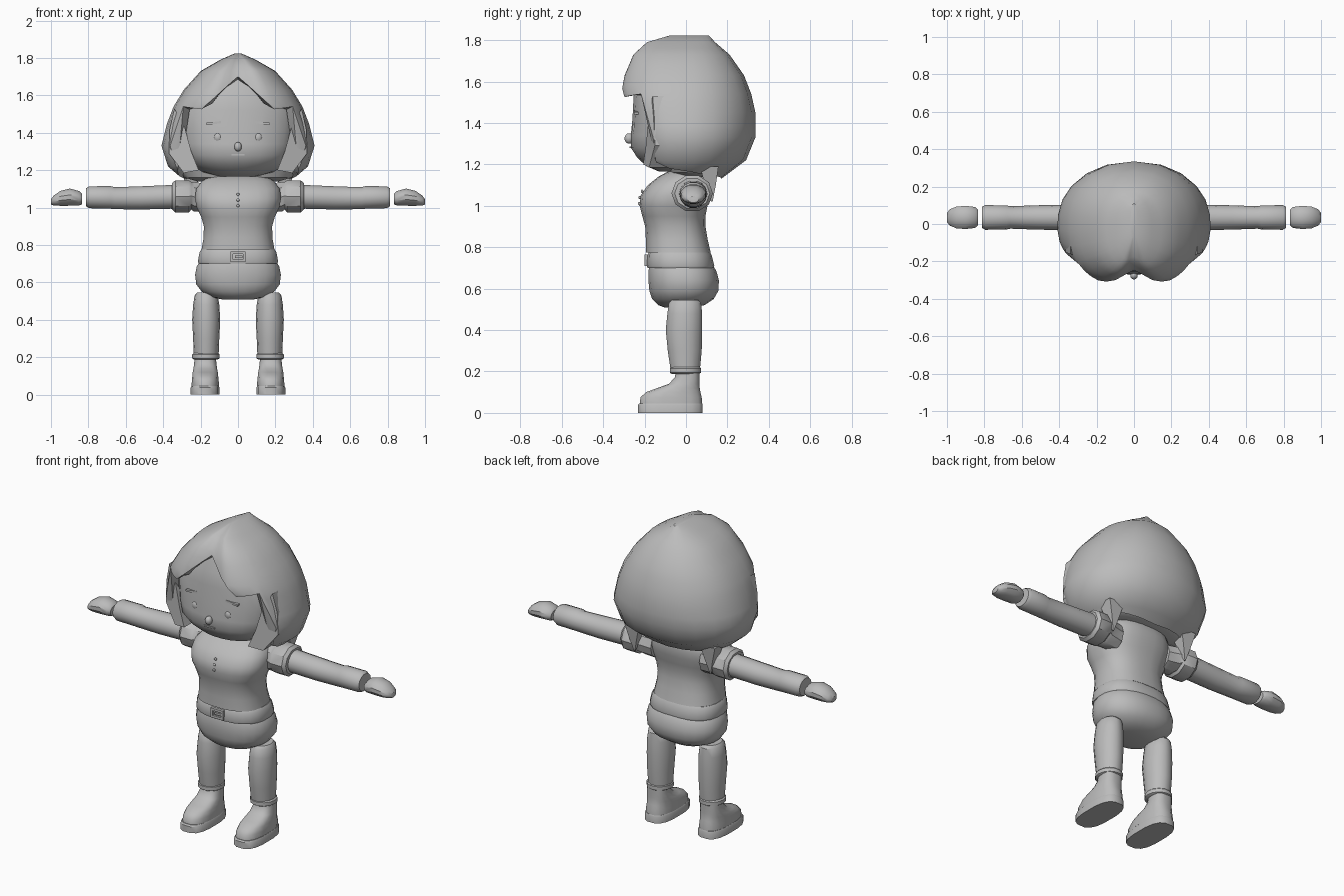
import bpy, bmesh, math
from mathutils import Matrix

grey = bpy.data.materials.new("plain grey")
grey.diffuse_color = (0.5, 0.5, 0.5, 1)


def finish(name, bm, angle=35, thickness=0):
    bmesh.ops.remove_doubles(bm, verts=bm.verts, dist=0.0005)
    bmesh.ops.recalc_face_normals(bm, faces=bm.faces)
    me = bpy.data.meshes.new(name)
    bm.to_mesh(me)
    bm.free()
    me.materials.append(grey)
    ob = bpy.data.objects.new(name, me)
    bpy.context.collection.objects.link(ob)
    bpy.ops.object.select_all(action='DESELECT')
    ob.select_set(True)
    bpy.context.view_layer.objects.active = ob
    if thickness:
        m = ob.modifiers.new("thickness", 'SOLIDIFY')
        m.thickness, m.offset = thickness, -1
        bpy.ops.object.modifier_apply(modifier=m.name)
    bpy.ops.object.shade_smooth_by_angle(angle=math.radians(angle))
    return ob


def skin(bm, rings):
    vs = [[bm.verts.new(p) for p in r] for r in rings]
    n = len(vs[0])
    for a, b in zip(vs, vs[1:]):
        for i in range(n):
            bm.faces.new((a[i], a[(i + 1) % n], b[(i + 1) % n], b[i]))
    return vs


def loft(name, rings, place, n=20, power=2.0, angle=35):
    """Each ring: position along axis, half width, low and high depth."""
    bm = bmesh.new()
    pts = []
    for u, r, lo, hi in rings:
        ring = []
        for i in range(n):
            t = 2 * math.pi * (i + 0.5) / n
            s, c = math.sin(t), math.cos(t)
            v = r * math.copysign(abs(s) ** (2 / power), s)
            w = (lo + hi) / 2 + (hi - lo) / 2 * math.copysign(abs(c) ** (2 / power), c)
            ring.append(place(u, v, w))
        pts.append(ring)
    vs = skin(bm, pts)
    bm.faces.new(vs[0])
    bm.faces.new(vs[-1])
    return finish(name, bm, angle)


def upright(cx=0):
    return lambda u, v, w: (cx + v, w, u)


def sideways(side, cy):
    return lambda u, v, w: (side * u, cy + v, w)


def box(name, x, y, z, sx, sy, sz, tilt=0):
    bm = bmesh.new()
    bmesh.ops.create_cube(bm, size=1, matrix=Matrix.Translation((x, y, z))
                          @ Matrix.Rotation(tilt, 4, 'Y') @ Matrix.Diagonal((sx, sy, sz, 1)))
    return finish(name, bm)


def ball(name, x, y, z, sx, sy, sz):
    bm = bmesh.new()
    bmesh.ops.create_uvsphere(bm, u_segments=12, v_segments=8, radius=1,
                              matrix=Matrix.Translation((x, y, z)) @ Matrix.Diagonal((sx, sy, sz, 1)))
    return finish(name, bm, 50)


def lerp_table(table, k):
    for a, b in zip(table, table[1:]):
        if a[0] <= k <= b[0]:
            f = (k - a[0]) / (b[0] - a[0])
            return [p + (q - p) * f for p, q in zip(a, b)][1:]
    return table[-1][1:]


# Hair: a shell whose lower edge rises at the front to form a parted fringe
shape = [(1.13, .27, .20, .17), (1.22, .375, .25, .29), (1.33, .41, .27, .335),
         (1.45, .38, .30, .335), (1.54, .345, .335, .315), (1.63, .29, .315, .28),
         (1.73, .20, .27, .21), (1.79, .095, .20, .14), (1.823, .02, .08, .11)]
edge = [(0, 1.70), (.5, 1.525), (.95, 1.54), (1.03, 1.21), (1.3, 1.18), (2, 1.15), (3.2, 1.13)]
half = [0, .12, .25, .38, .5, .65, .8, .95, 1.03, 1.15, 1.3, 1.5, 1.7, 1.95, 2.2, 2.5, 2.8]
angles = half + [math.pi] + [-a for a in reversed(half[1:])]
levels = [1.823, 1.79, 1.76, 1.73, 1.68, 1.63, 1.585, 1.54, 1.5, 1.45, 1.39, 1.33, 1.275, 1.22, 1.17, 1.13]
rows = []
for level in levels:
    row = []
    for a in angles:
        z = max(level, lerp_table(edge, abs(a))[0])
        hx, front, back = lerp_table(shape, z)
        s, c = math.sin(a), math.cos(a)
        e = 0.8 if c > 0 else 0.95
        y = -front * c ** e if c > 0 else back * (-c) ** e
        if c > 0:
            y *= 1 - 0.13 * math.exp(-(a / .22) ** 2)
        row.append((hx * math.copysign(abs(s) ** e, s), y, z))
    rows.append(row)
bm = bmesh.new()
top = skin(bm, rows)[0]
bm.faces.new(top)
finish("hair", bm, 35, 0.045)
loft("hair_underside", [(1.14, .22, -.02, .15), (1.16, .29, -.08, .2), (1.22, .34, -.1, .25)], upright())

# Head
loft("head", [(1.165, .10, -.13, .1), (1.19, .19, -.19, .12), (1.23, .25, -.235, .15),
              (1.28, .285, -.268, .15), (1.34, .30, -.268, .15), (1.42, .31, -.26, .15),
              (1.52, .31, -.255, .15), (1.60, .26, -.245, .12), (1.72, .16, -.20, .1)],
     upright(), 24, 2.2)
ball("nose", 0, -.275, 1.325, .02, .022, .025)
box("mouth", 0, -.266, 1.283, .07, .012, .008)

for side, tag in ((-1, "left"), (1, "right")):
    # Facial details
    ball("eye_" + tag, side * .107, -.243, 1.375, .023, .016, .026)
    box("brow_" + tag, side * .12, -.24, 1.453, .10, .02, .012, side * .12)

    # Lock of hair framing the cheek
    outline = [(.34, 1.53), (.285, 1.43), (.25, 1.30), (.21, 1.20), (.29, 1.185), (.37, 1.29), (.365, 1.42)]
    bm = bmesh.new()
    fr, bk = [[(side * x, -.21 + .35 * (x - .2) + d, z) for x, z in outline] for d in (0, .1)]
    vs = skin(bm, [fr, bk])
    bm.faces.new(vs[0])
    bm.faces.new(vs[1])
    finish("cheek_lock_" + tag, bm, 30)

    # Pointed hair tip behind the shoulder
    loft("hair_tip_" + tag, [(1.02, .004, .12, .13), (1.10, .035, .08, .155), (1.19, .07, .05, .175)],
         upright(side * .25), 4)

    # Sleeve, arm and hand
    loft("sleeve_" + tag, [(.16, .075, .97, 1.13), (.235, .085, .975, 1.14), (.25, .095, .985, 1.14),
                           (.262, .10, .97, 1.15), (.335, .10, .97, 1.15), (.352, .085, .985, 1.135)],
         sideways(side, .03), 10)
    loft("arm_" + tag, [(.30, .068, .99, 1.125), (.36, .068, .992, 1.122), (.52, .065, .988, 1.115),
                        (.66, .06, .99, 1.11), (.68, .064, .992, 1.116), (.795, .066, .995, 1.115),
                        (.812, .057, 1.005, 1.105)], sideways(side, .035), 14)
    loft("hand_" + tag, [(.835, .045, 1.015, 1.075), (.85, .058, 1.01, 1.09), (.90, .064, 1.008, 1.103),
                         (.95, .06, 1.008, 1.09), (.985, .045, 1.01, 1.065), (1.0, .025, 1.015, 1.045)],
         sideways(side, .035), 12)

    # Leg, boot cuff, boot and sole
    loft("leg_" + tag, [(.20, .066, -.075, .068), (.30, .070, -.09, .078), (.40, .075, -.10, .08),
                        (.48, .070, -.092, .08), (.53, .062, -.085, .075), (.545, .05, -.07, .06)],
         upright(side * .17), 14)
    loft("cuff_" + tag, [(.188, .064, -.07, .064), (.194, .073, -.08, .074), (.215, .073, -.08, .074),
                         (.222, .066, -.074, .068)], upright(side * .172), 14)
    loft("boot_" + tag, [(.045, .074, -.225, .08), (.075, .073, -.222, .078), (.10, .070, -.195, .072),
                         (.12, .068, -.14, .068), (.14, .064, -.085, .066), (.17, .060, -.055, .066),
                         (.20, .058, -.05, .066)], upright(side * .175), 16, 2.6, 50)
    loft("sole_" + tag, [(0, .078, -.235, .083), (.038, .078, -.235, .083), (.046, .074, -.228, .08)],
         upright(side * .176), 16, 2.8)

# Shirt
loft("shirt", [(.775, .196, -.195, .12), (.84, .185, -.195, .105), (.90, .184, -.198, .095),
               (.95, .198, -.212, .095), (1.00, .222, -.225, .105), (1.05, .232, -.22, .12),
               (1.10, .225, -.185, .125), (1.14, .195, -.135, .12), (1.175, .14, -.07, .09)],
     upright(), 24, 2.5)
for i, y in enumerate((-.212, -.223, -.226)):
    ball("button_%d" % i, 0, y, 1.07 - .03 * i, .008, .006, .008)

# Belt with framed buckle
loft("belt", [(.70, .212, -.187, .135), (.71, .216, -.19, .138), (.762, .207, -.187, .125),
              (.775, .198, -.18, .118)], upright(), 24, 2.5)
for s in (-1, 1):
    box("buckle_side_%d" % s, s * .034, -.19, .737, .014, .02, .056)
    box("buckle_bar_%d" % s, 0, -.19, .737 + s * .021, .08, .02, .014)
box("buckle_tongue", .005, -.19, .737, .04, .016, .012)

# Shorts
loft("shorts", [(.508, .08, -.10, .03), (.52, .14, -.135, .09), (.55, .195, -.165, .135),
                (.59, .225, -.178, .158), (.64, .231, -.183, .16), (.685, .222, -.183, .148),
                (.705, .21, -.178, .135)], upright(), 24, 2.3)
